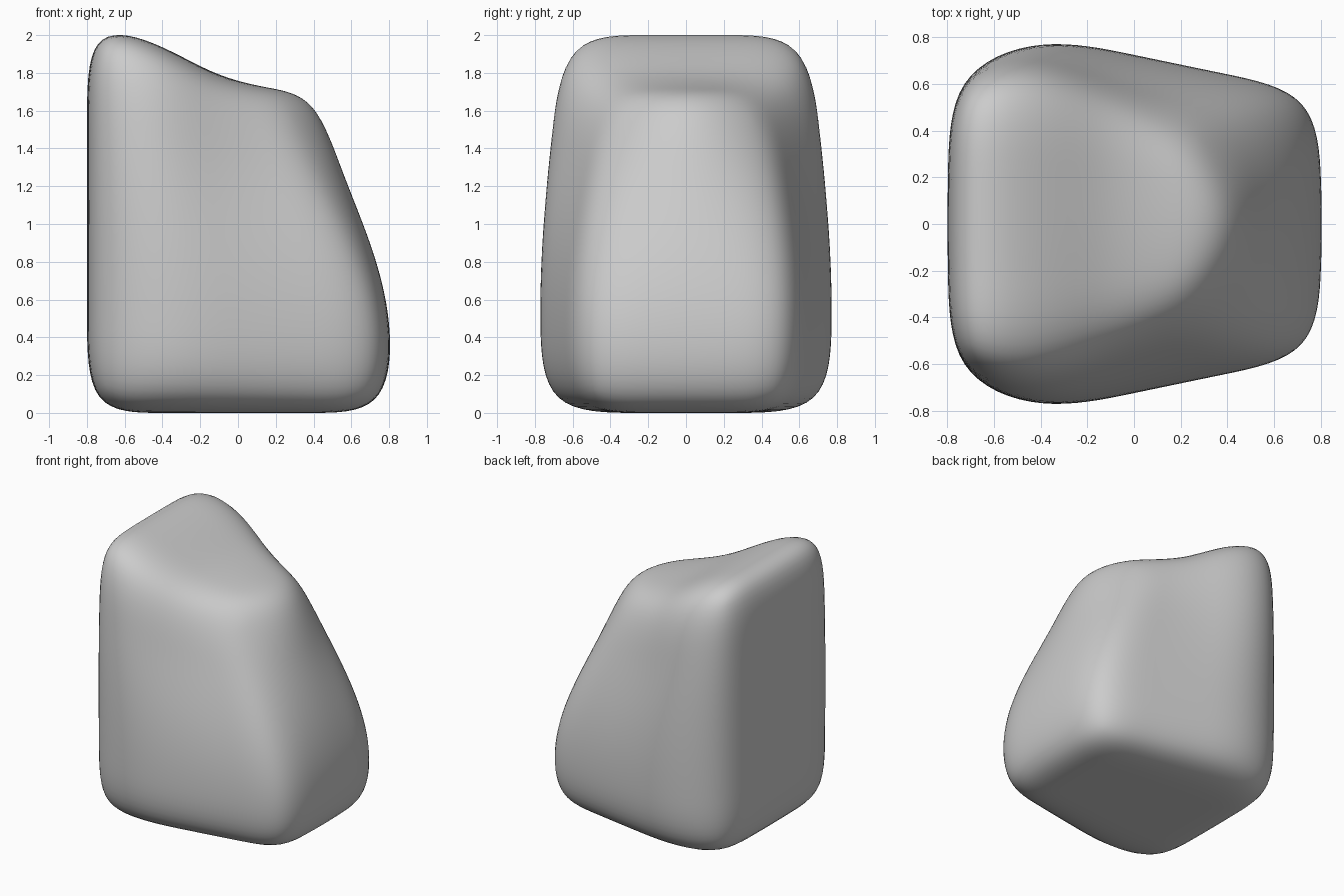
import bpy, bmesh

if "Cube" in bpy.data.objects:
    bpy.data.objects.remove(bpy.data.objects["Cube"])

# Control cage of the boulder: 5 columns (x) by 4 rows (y) by 5 levels (z)
top_x = [-0.8, -0.45, -0.12, 0.17, 0.42]
top_z = [2.05, 1.98, 1.78, 1.72, 1.68]
right_x = [0.78, 0.828, 0.735, 0.56, 0.42]       # sloping right side per level
left_half = [0.64, 0.65, 0.65, 0.64, 0.61]       # half depth at the left corner
ridge_half = [0.79, 0.815, 0.80, 0.75, 0.68]     # half depth at the side ridge
right_half = [0.54, 0.575, 0.55, 0.475, 0.38]    # half depth at the right corner
dent = [0.0, 0.0, 0.01, 0.025, 0.02]             # shallow hollow in the flanks
corner_cut = [0.03, 0.02, 0.07, 0.13, 0.18]      # rounding of the right corners


def cage_point(i, j, k):
    f = (top_x[i] + 0.8) / 1.22 if k == 4 else i / 4
    x = -0.8 + f * (right_x[k] + 0.8)
    z = top_z[i] * k / 4
    if i == 0:
        half = left_half[k]
    else:
        t = (i - 1) / 3
        half = ridge_half[k] * (1 - t) + right_half[k] * t
        if i in (2, 3):
            half -= dent[k]
    if j in (0, 3):                              # outer rows: softer corners
        x -= corner_cut[k] * (0, 0, 0.15, 0.55, 1)[i]
        if i == 0:
            x += 0.015
        if k == 4:
            z -= (0, 0, 0.01, 0.03, 0.06)[i]
    return x, half * (-1 + 2 * j / 3), z


bm = bmesh.new()
verts = {}


def vert(i, j, k):
    if (i, j, k) not in verts:
        verts[i, j, k] = bm.verts.new(cage_point(i, j, k))
    return verts[i, j, k]


# Skin the six sides of the cage
size = (4, 3, 4)
for axis in range(3):
    a, b = [n for n in range(3) if n != axis]
    for end in (0, size[axis]):
        for u in range(size[a]):
            for v in range(size[b]):
                quad = []
                for du, dv in ((0, 0), (1, 0), (1, 1), (0, 1)):
                    idx = [0, 0, 0]
                    idx[axis], idx[a], idx[b] = end, u + du, v + dv
                    quad.append(vert(*idx))
                bm.faces.new(quad)
bmesh.ops.recalc_face_normals(bm, faces=bm.faces[:])
for f in bm.faces:
    f.smooth = True

mesh = bpy.data.meshes.new("boulder")
bm.to_mesh(mesh)
bm.free()
boulder = bpy.data.objects.new("boulder", mesh)
bpy.context.collection.objects.link(boulder)

# Round the cage into a smooth stone
sub = boulder.modifiers.new("rounding", 'SUBSURF')
sub.levels = 3
sub.render_levels = 3
